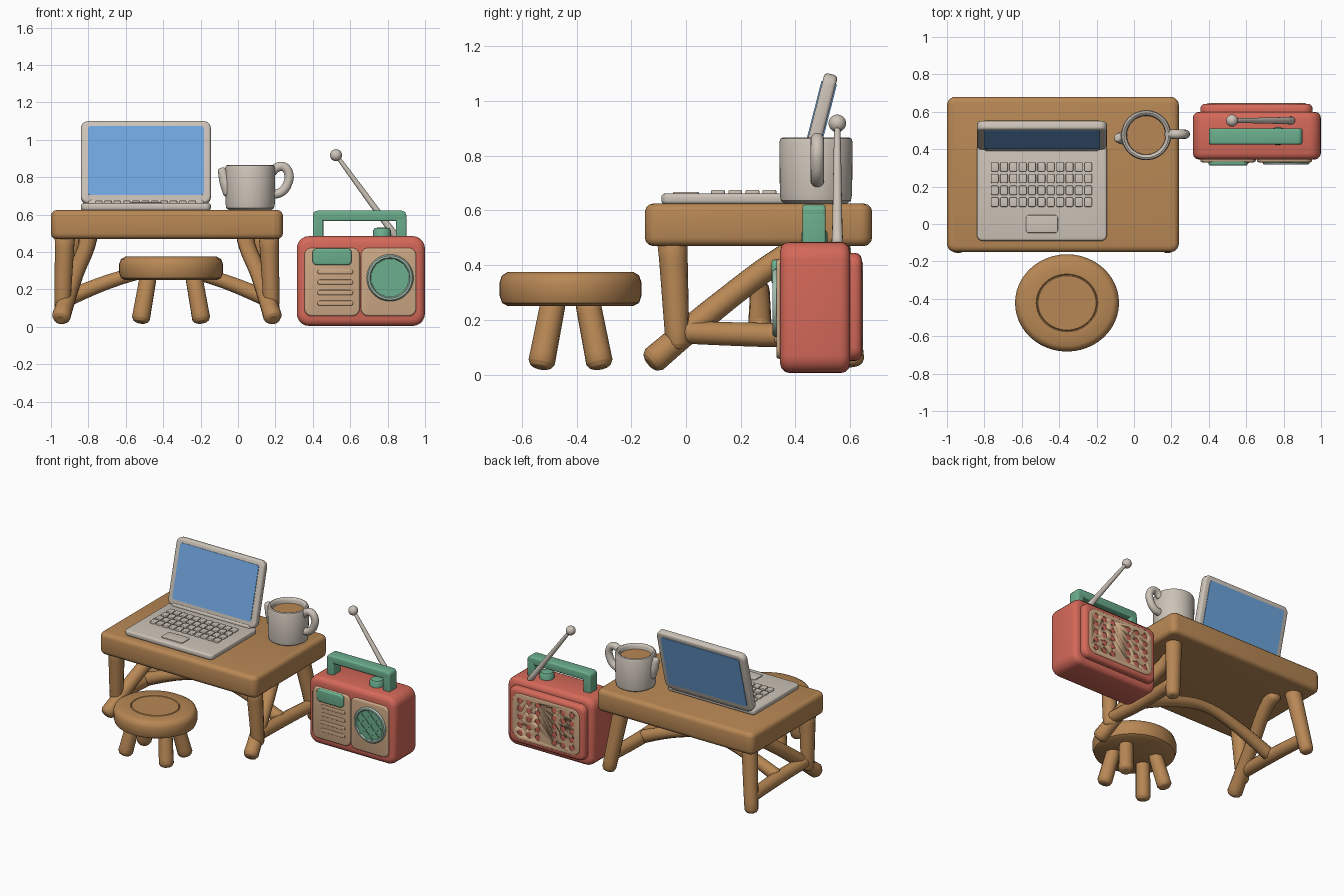
import bpy, bmesh, math
from mathutils import Vector, Euler

if "Cube" in bpy.data.objects:
    bpy.data.objects.remove(bpy.data.objects["Cube"])


def material(name, r, g, b):
    m = bpy.data.materials.new(name)
    m.diffuse_color = (r, g, b, 1)
    m.use_nodes = True
    m.node_tree.nodes["Principled BSDF"].inputs["Base Color"].default_value = m.diffuse_color
    return m


WOOD = material("wood", 0.48, 0.245, 0.09)
GREY = material("warm_grey", 0.61, 0.55, 0.48)
BLUE = material("screen_blue", 0.16, 0.38, 0.73)
RED = material("coral_red", 0.66, 0.14, 0.10)
GREEN = material("green", 0.15, 0.43, 0.27)
CREAM = material("tan_cream", 0.62, 0.40, 0.24)
MINT = material("pale_mint", 0.36, 0.51, 0.43)


def finish(ob, mat):
    ob.data.materials.clear()
    ob.data.materials.append(mat)
    bpy.ops.object.select_all(action='DESELECT')
    bpy.context.view_layer.objects.active = ob
    ob.select_set(True)
    bpy.ops.object.shade_smooth_by_angle(angle=math.radians(42))
    return ob


def from_bmesh(name, bm, mat, loc=(0, 0, 0), rot=(0, 0, 0)):
    bmesh.ops.recalc_face_normals(bm, faces=bm.faces)
    me = bpy.data.meshes.new(name)
    bm.to_mesh(me)
    bm.free()
    ob = bpy.data.objects.new(name, me)
    bpy.context.collection.objects.link(ob)
    ob.location, ob.rotation_euler = loc, rot
    return finish(ob, mat)


def slab(name, loc, size, axis, corner, edge, mat, rot=(0, 0, 0)):
    """Box with corners rounded around one axis, then softened cap edges."""
    bm = bmesh.new()
    bmesh.ops.create_cube(bm, size=1)
    for v in bm.verts:
        v.co = Vector([c * s for c, s in zip(v.co, size)])
    h = size[axis] / 2
    sides = [e for e in bm.edges if abs(e.verts[0].co[axis] - e.verts[1].co[axis]) > h]
    bmesh.ops.bevel(bm, geom=sides, offset=corner, segments=5, profile=0.5, affect='EDGES')
    caps = [e for e in bm.edges
            if abs(e.verts[0].co[axis] - e.verts[1].co[axis]) < 1e-5]
    if edge:
        bmesh.ops.bevel(bm, geom=caps, offset=edge, segments=3, profile=0.5, affect='EDGES')
    return from_bmesh(name, bm, mat, loc, rot)


def lathe(name, profile, loc, mat, scale_y=1, rot=(0, 0, 0), n=48):
    bm = bmesh.new()
    rings = []
    for r, z in profile:
        rings.append([bm.verts.new((r * math.cos(2 * math.pi * i / n),
                                    scale_y * r * math.sin(2 * math.pi * i / n), z))
                      for i in range(n)])
    for a, b in zip(rings, rings[1:]):
        for i in range(n):
            bm.faces.new((a[i], a[(i + 1) % n], b[(i + 1) % n], b[i]))
    bm.faces.new(rings[0])
    bm.faces.new(rings[-1])
    return from_bmesh(name, bm, mat, loc, rot)


def tube(name, pts, radii, mat):
    """Round rod through points, with rounded ends."""
    p = [Vector(q) for q in pts]
    r = list(radii)
    d0, d1 = (p[1] - p[0]).normalized(), (p[-2] - p[-1]).normalized()
    p = [p[0], p[0] + d0 * r[0] * 0.15, p[0] + d0 * r[0] * 0.5] + p[1:-1] + \
        [p[-1] + d1 * r[-1] * 0.5, p[-1] + d1 * r[-1] * 0.15, p[-1]]
    r = [r[0] * 0.5, r[0] * 0.8, r[0]] + r[1:-1] + [r[-1], r[-1] * 0.8, r[-1] * 0.5]
    cu = bpy.data.curves.new(name, 'CURVE')
    cu.dimensions = '3D'
    cu.bevel_depth, cu.bevel_resolution = 1, 5
    cu.resolution_u, cu.use_fill_caps = 5, True
    s = cu.splines.new('BEZIER')
    s.bezier_points.add(len(p) - 1)
    for bp, q, w in zip(s.bezier_points, p, r):
        bp.co, bp.radius = q, w
        bp.handle_left_type = bp.handle_right_type = 'AUTO'
    ob = bpy.data.objects.new(name, cu)
    bpy.context.collection.objects.link(ob)
    bpy.ops.object.select_all(action='DESELECT')
    bpy.context.view_layer.objects.active = ob
    ob.select_set(True)
    bpy.ops.object.convert(target='MESH')
    return finish(bpy.context.view_layer.objects.active, mat)


# Table: top, crossed legs at both ends, arched rail
TX = -0.38
slab("table_top", (TX, 0.265, 0.547), (1.24, 0.83, 0.155), 2, 0.045, 0.03, WOOD)
for side, s in (("left", -1), ("right", 1)):
    tube(side + "_front_leg", [(TX + s * 0.545, -0.05, 0.50), (TX + s * 0.56, -0.03, 0.09)],
         [0.055, 0.042], WOOD)
    tube(side + "_diagonal_leg", [(TX + s * 0.57, -0.135, 0.04), (TX + s * 0.49, 0.16, 0.285),
         (TX + s * 0.43, 0.36, 0.43), (TX + s * 0.42, 0.47, 0.49)], [0.05, 0.045, 0.045, 0.05], WOOD)
    tube(side + "_rear_leg", [(TX + s * 0.50, 0.54, 0.50), (TX + s * 0.565, 0.61, 0.03)],
         [0.055, 0.045], WOOD)
    tube(side + "_stretcher", [(TX + s * 0.55, -0.03, 0.155), (TX + s * 0.54, 0.27, 0.145),
         (TX + s * 0.555, 0.60, 0.14)], [0.042, 0.045, 0.042], WOOD)
tube("arched_rail", [(TX - 0.54, 0.27, 0.15), (TX - 0.24, 0.27, 0.265), (TX, 0.27, 0.31),
     (TX + 0.24, 0.27, 0.265), (TX + 0.54, 0.27, 0.15)], [0.045, 0.038, 0.035, 0.038, 0.045], WOOD)

# Stool
SX, SY = -0.358, -0.422
lathe("stool_seat", [(0.245, 0.25), (0.268, 0.262), (0.278, 0.29), (0.278, 0.335), (0.268, 0.362),
      (0.245, 0.375), (0.165, 0.374), (0.16, 0.369), (0.155, 0.374), (0.02, 0.374)],
      (SX, SY, 0), WOOD, scale_y=0.935)
for i, (sx, sy) in enumerate(((-1, -1), (1, -1), (-1, 1), (1, 1))):
    tube("stool_leg_%d" % (i + 1), [(SX + sx * 0.12, SY + sy * 0.06, 0.28),
         (SX + sx * 0.165, SY + sy * 0.11, 0.022)], [0.046, 0.049], WOOD)

# Laptop: base, keys, touchpad, hinge and tilted lid
LX = -0.4925
slab("laptop_base", (LX, 0.17, 0.642), (0.695, 0.52, 0.038), 2, 0.03, 0.012, GREY)
for row, y in enumerate((0.305, 0.243, 0.18, 0.117)):
    for col in range(11):
        slab("key_%d_%d" % (row, col), (-0.745 + col * 0.05, y, 0.664), (0.041, 0.05, 0.022),
             2, 0.008, 0.005, GREY)
slab("touchpad", (LX, 0.0, 0.661), (0.17, 0.095, 0.012), 2, 0.015, 0.004, GREY)
tube("laptop_hinge", [(LX - 0.31, 0.415, 0.662), (LX + 0.31, 0.415, 0.662)], [0.024, 0.024], GREY)
tilt = (-0.25, 0, 0)
lid = Vector((LX, 0.475, 0.877))
slab("laptop_lid", lid, (0.695, 0.05, 0.455), 1, 0.04, 0.014, GREY, tilt)
for name, off in (("screen", -0.0245), ("lid_back_panel", 0.0245)):
    slab(name, lid + Euler(tilt).to_matrix() @ Vector((0, off, 0.005)),
         (0.62, 0.009, 0.38), 1, 0.015, 0, BLUE, tilt)

# Mug with coffee, handle and spout
MX, MY = 0.065, 0.475
lathe("mug", [(0.11, 0.622), (0.128, 0.635), (0.132, 0.66), (0.134, 0.85), (0.129, 0.862),
      (0.12, 0.866), (0.11, 0.861), (0.105, 0.85), (0.103, 0.80)], (MX, MY, 0), GREY)
lathe("coffee", [(0.1035, 0.80), (0.1035, 0.83)], (MX, MY, 0), WOOD)
tube("mug_handle", [(0.175, 0.48, 0.82), (0.205, 0.48, 0.85), (0.24, 0.48, 0.857), (0.27, 0.48, 0.825),
     (0.265, 0.48, 0.765), (0.23, 0.48, 0.72), (0.18, 0.48, 0.705)], [0.025] * 7, GREY)
tube("mug_spout", [(-0.04, 0.46, 0.70), (-0.065, 0.46, 0.77), (-0.09, 0.46, 0.85)],
     [0.035, 0.034, 0.022], GREY)

# Radio body, front panels and back cover
slab("radio_body", (0.657, 0.472, 0.245), (0.685, 0.256, 0.48), 1, 0.065, 0.035, RED)
slab("radio_back_bulge", (0.655, 0.60, 0.247), (0.60, 0.085, 0.395), 1, 0.05, 0.025, RED)
for name, x in (("left_front_panel", 0.503), ("right_front_panel", 0.805)):
    slab(name, (x, 0.348, 0.24), (0.296, 0.036, 0.365), 1, 0.04, 0.01, CREAM)
slab("radio_dial", (0.503, 0.335, 0.375), (0.21, 0.045, 0.09), 1, 0.025, 0.01, GREEN)
for i in range(4):
    slab("vent_bar_%d" % (i + 1), (0.52, 0.334, 0.295 - i * 0.056), (0.19, 0.02, 0.026),
         1, 0.012, 0.005, CREAM)

# Back grille: plate with a grid of round holes
plate = slab("radio_back_grille", (0.655, 0.635, 0.247), (0.53, 0.024, 0.33), 1, 0.06, 0.006, CREAM)
bm = bmesh.new()
for x in (-0.205, -0.135, -0.065, 0.065, 0.135, 0.205):
    for z in (-0.115, -0.058, 0, 0.058, 0.115):
        made = bmesh.ops.create_cone(bm, cap_ends=True, segments=14, radius1=0.02,
                                     radius2=0.02, depth=0.03)
        for v in made["verts"]:
            v.co = Vector((v.co.x + x, v.co.z + 0.019, z - v.co.y))
cutter = from_bmesh("hole_cutter", bm, CREAM, plate.location)
cutter.hide_render = True
mod = plate.modifiers.new("holes", 'BOOLEAN')
mod.operation, mod.object, mod.solver = 'DIFFERENCE', cutter, 'EXACT'
bpy.context.view_layer.objects.active = plate
bpy.ops.object.modifier_apply(modifier=mod.name)
bpy.data.objects.remove(cutter)

# Speaker: rim, disc and crossed lattice
PX, PZ = 0.813, 0.262
face = (math.pi / 2, 0, 0)
lathe("speaker_disc", [(0.11, 0), (0.11, 0.02)], (PX, 0.346, PZ), GREEN, rot=face)
lathe("speaker_rim", [(0.125, 0), (0.125, 0.02), (0.118, 0.029), (0.108, 0.029), (0.10, 0.018),
      (0.10, 0.005)], (PX, 0.346, PZ), MINT, rot=face)
for sign in (-1, 1):
    for i, d in enumerate((-0.055, 0, 0.055)):
        a = sign * math.pi / 4
        slab("speaker_lattice", (PX + d * math.sin(a), 0.325, PZ + d * math.cos(a)),
             (2 * math.sqrt(0.104 ** 2 - d * d), 0.012, 0.012), 1, 0.003, 0, GREEN, (0, a, 0))

# Radio handle, knob and antenna
slab("handle_grip", (0.65, 0.468, 0.593), (0.50, 0.085, 0.056), 1, 0.025, 0.01, GREEN)
for side, x in (("left", 0.428), ("right", 0.872)):
    slab(side + "_handle_post", (x, 0.468, 0.535), (0.056, 0.085, 0.12), 1, 0.012, 0.008, GREEN)
lathe("radio_knob", [(0.048, 0.47), (0.048, 0.515), (0.04, 0.528), (0.02, 0.531)],
      (0.77, 0.47, 0), GREEN, n=24)
tube("antenna", [(0.85, 0.553, 0.475), (0.524, 0.553, 0.92)], [0.021, 0.01], GREY)
bm = bmesh.new()
bmesh.ops.create_uvsphere(bm, u_segments=24, v_segments=14, radius=0.032)
from_bmesh("antenna_ball", bm, GREY, (0.524, 0.553, 0.918))
